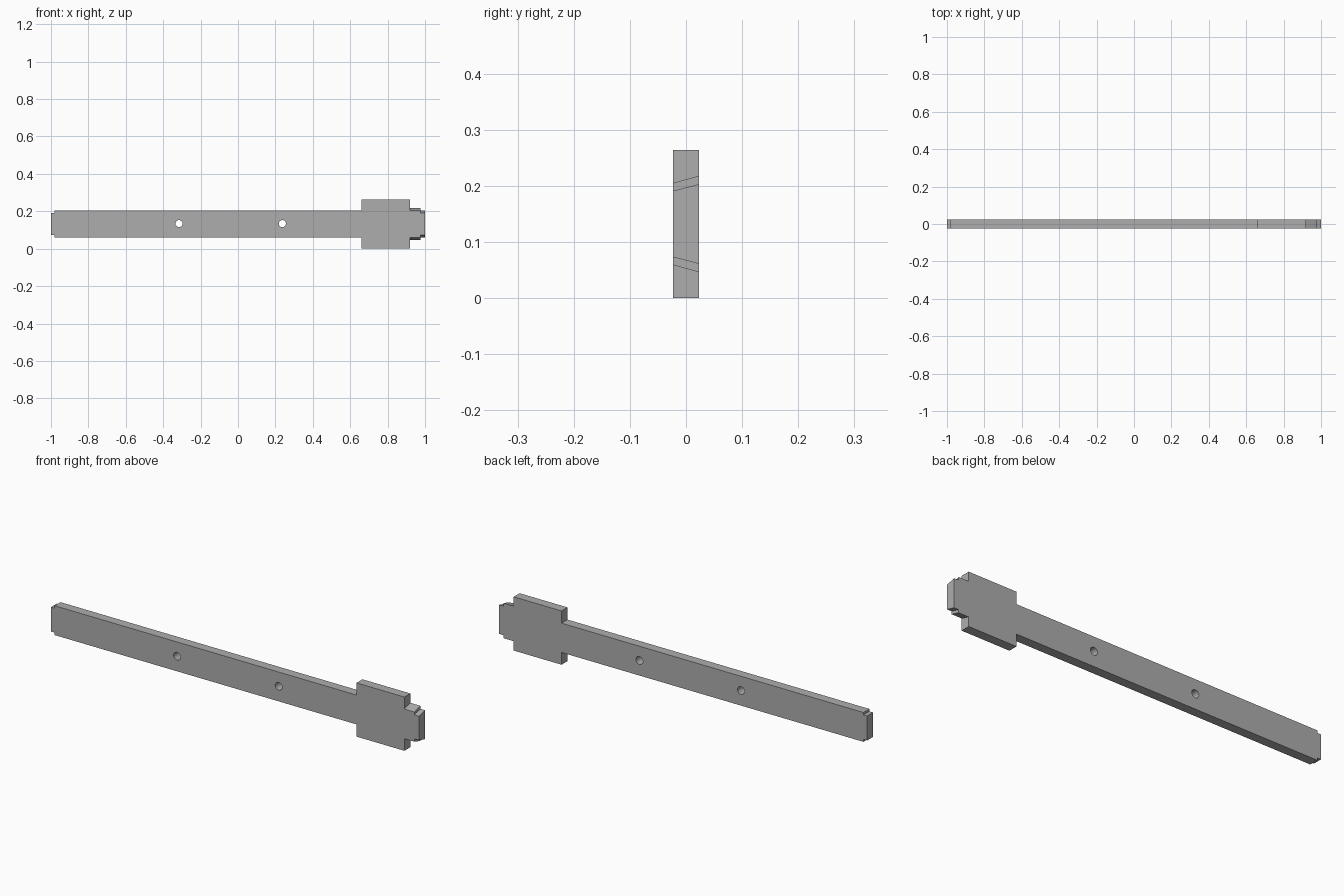
import bpy, bmesh, math

if "Cube" in bpy.data.objects:
    bpy.data.objects.remove(bpy.data.objects["Cube"], do_unlink=True)

HALF = 0.023    # half thickness
MID = 0.132     # height of the centre line

grey = bpy.data.materials.new("plain grey")
grey.use_nodes = True
colour = (0.42, 0.42, 0.42, 1)
grey.diffuse_color = colour
grey.node_tree.nodes["Principled BSDF"].inputs["Base Color"].default_value = colour

# Steps along the bar: start x, end x, half height at front, half height at back
steps = [
    (-1.0, -0.98, 0.060, 0.060),    # tail tip
    (-0.98, 0.66, 0.072, 0.072),    # long beam
    (0.66, 0.92, 0.132, 0.132),     # wide head
    (0.92, 0.975, 0.073, 0.086),    # bevelled neck
    (0.975, 1.0, 0.059, 0.071),     # bevelled tip
]

# Stepped plate: one outline per side, mirrored about the centre line
bm = bmesh.new()


def outline(y, side):
    top = [(x, s[side]) for s in steps for x in s[:2]]
    loop = top + [(x, -h) for x, h in reversed(top)]
    return [bm.verts.new((x, y, MID + h)) for x, h in loop]


front, back = outline(-HALF, 2), outline(HALF, 3)
bm.faces.new(front)
bm.faces.new(back)
for i in range(len(front)):
    bm.faces.new((front[i - 1], front[i], back[i], back[i - 1]))
bmesh.ops.recalc_face_normals(bm, faces=bm.faces)
mesh = bpy.data.meshes.new("stepped_bar")
bm.to_mesh(mesh)
bm.free()
bar = bpy.data.objects.new("stepped_bar", mesh)
bpy.context.collection.objects.link(bar)
mesh.materials.append(grey)

# Two round through holes
for i, x in enumerate((-0.315, 0.237)):
    bpy.ops.mesh.primitive_cylinder_add(vertices=32, radius=0.019, depth=0.2,
                                        location=(x, 0, 0.134),
                                        rotation=(math.pi / 2, 0, 0))
    cutter = bpy.context.object
    cutter.name = f"hole_cutter_{i + 1}"
    cutter.data.materials.append(grey)
    cut = bar.modifiers.new(f"hole_{i + 1}", 'BOOLEAN')
    cut.object = cutter
    cut.operation = 'DIFFERENCE'
    cut.solver = 'EXACT'
    bpy.context.view_layer.objects.active = bar
    bpy.ops.object.modifier_apply(modifier=cut.name)
    bpy.data.objects.remove(cutter, do_unlink=True)

bpy.ops.object.select_all(action='DESELECT')
bar.select_set(True)
bpy.context.view_layer.objects.active = bar
bpy.ops.object.shade_smooth_by_angle(angle=math.radians(30))
